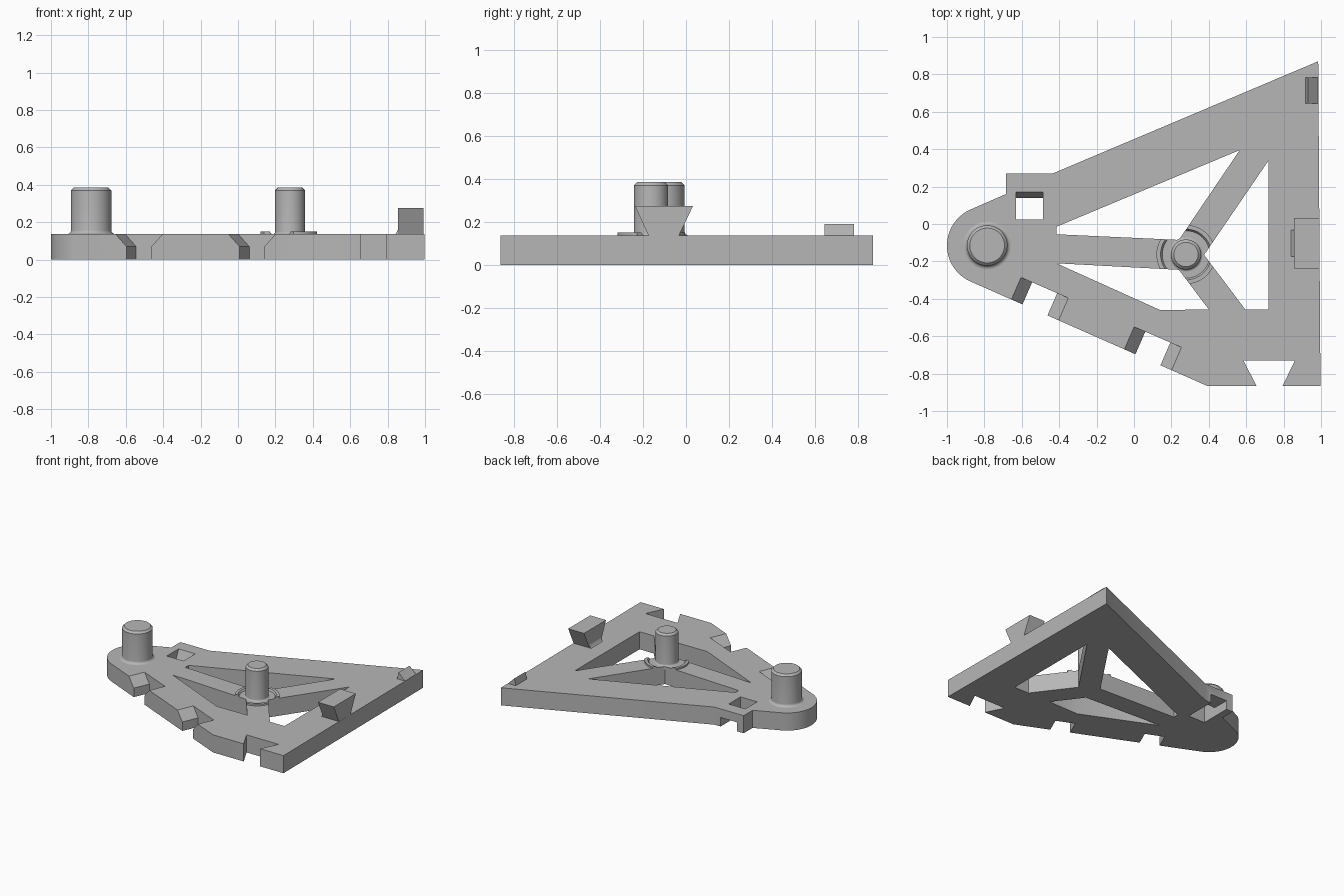
import bpy
import bmesh
from math import sin, cos, pi, radians
from mathutils import Vector

cube = bpy.data.objects.get("Cube")
if cube:
    bpy.data.objects.remove(cube, do_unlink=True)

GREY = (0.47, 0.47, 0.47, 1)
grey = bpy.data.materials.new("plain_grey")
grey.use_nodes = True
grey.diffuse_color = GREY
grey.node_tree.nodes["Principled BSDF"].inputs["Base Color"].default_value = GREY

X, Y, Z = Vector((1, 0, 0)), Vector((0, 1, 0)), Vector((0, 0, 1))
TOP = 0.137      # plate thickness
HALF = 0.07      # height of the mid-step in notches
PIN_TOP = 0.385


def finish(name, bm):
    bmesh.ops.recalc_face_normals(bm, faces=bm.faces)
    mesh = bpy.data.meshes.new(name)
    bm.to_mesh(mesh)
    bm.free()
    mesh.materials.append(grey)
    obj = bpy.data.objects.new(name, mesh)
    bpy.context.collection.objects.link(obj)
    return obj


def prism(name, pts, start, end, axes=(X, Y, Z), origin=(0, 0, 0)):
    """Extrude a 2D profile; axes are the directions of profile u, v and depth."""
    u, v, w = axes
    o = Vector(origin)
    bm = bmesh.new()
    face = bm.faces.new([bm.verts.new(o + u * a + v * b + w * start) for a, b in pts])
    ext = bmesh.ops.extrude_face_region(bm, geom=[face], use_keep_orig=True)
    new = [g for g in ext["geom"] if isinstance(g, bmesh.types.BMVert)]
    bmesh.ops.translate(bm, verts=new, vec=w * (end - start))
    return finish(name, bm)


def lathe(name, profile, x, y, closed=False):
    """Spin an (r, z) profile around a vertical axis."""
    bm = bmesh.new()
    verts = [bm.verts.new((r, 0, z)) for r, z in profile]
    edges = [bm.edges.new(p) for p in zip(verts, verts[1:])]
    if closed:
        edges.append(bm.edges.new((verts[-1], verts[0])))
    bmesh.ops.spin(bm, geom=verts + edges, cent=(0, 0, 0), axis=(0, 0, 1),
                   angle=2 * pi, steps=48)
    bmesh.ops.remove_doubles(bm, verts=bm.verts, dist=0.0001)
    bmesh.ops.translate(bm, verts=bm.verts, vec=(x, y, 0))
    return finish(name, bm)


def cut(obj, cutters):
    bpy.context.view_layer.objects.active = obj
    for c in cutters:
        mod = obj.modifiers.new("cut", "BOOLEAN")
        mod.operation = "DIFFERENCE"
        mod.solver = "EXACT"
        mod.object = c
        bpy.ops.object.modifier_apply(modifier=mod.name)


def smooth(obj):
    bpy.ops.object.select_all(action="DESELECT")
    obj.select_set(True)
    bpy.context.view_layer.objects.active = obj
    bpy.ops.object.shade_smooth_by_angle(angle=radians(30))


# Plate outline: rounded end, rear tab, long rear edge, dovetail slot in front
cap_x, cap_y, cap_r = -0.79, -0.115, 0.21
cap = [(cap_x + cap_r * cos(radians(a)), cap_y + cap_r * sin(radians(a)))
       for a in [113 + 133.6 * i / 28 for i in range(29)]]
outline = cap + [
    (0.39, -0.865), (0.655, -0.865), (0.585, -0.73), (0.86, -0.73),
    (0.795, -0.865), (0.997, -0.865), (0.985, 0.87),
    (-0.435, 0.27), (-0.685, 0.27), (-0.685, 0.16)]
plate = prism("plate", outline, 0, TOP)

# Three windows that leave the struts standing
windows = [prism("window_cutter", pts, -0.1, 0.5) for pts in (
    [(-0.415, -0.015), (0.565, 0.395), (0.24, -0.085), (-0.415, -0.055)],
    [(0.72, 0.34), (0.72, -0.457), (0.595, -0.457), (0.375, -0.165)],
    [(-0.415, -0.21), (0.24, -0.245), (0.4, -0.457), (0.14, -0.46)])]

# Flared notches along the slanted front edge
along = Vector((0.917, -0.399, 0))
inward = Vector((0.399, 0.917, 0))
flare = [(-0.073, -0.1), (0.073, -0.1), (0.073, HALF), (0.138, TOP),
         (0.138, 0.3), (-0.138, 0.3), (-0.138, TOP), (-0.073, HALF)]
notches = [prism("notch_cutter", flare, -0.1, 0.131, (along, Z, inward), (x, y, 0))
           for x, y in ((-0.53, -0.461), (0.075, -0.725))]

# Latch socket, open below through the rear tab
socket = prism("socket_cutter",
               [(0.025, -0.1), (0.4, -0.1), (0.4, HALF), (0.14, HALF),
                (0.17, TOP), (0.17, 0.3), (0.025, 0.3)],
               -0.63, -0.487, (Y, Z, X))
cut(plate, windows + notches + [socket])
smooth(plate)


# Two pins with a filleted foot and a chamfered tip
def pin(name, x, y, r, f, c=0.015):
    foot = [(r + f * (1 - sin(a)), TOP + f * (1 - cos(a)))
            for a in [pi / 2 * i / 5 for i in range(6)]]
    profile = [(0, TOP - 0.02), (r + f, TOP - 0.02)] + foot + [
        (r, PIN_TOP - c), (r - c, PIN_TOP), (0, PIN_TOP)]
    smooth(lathe(name, profile, x, y))


pin("large_pin", -0.785, -0.115, 0.108, 0.02)
pin("small_pin", 0.278, -0.163, 0.08, 0.012)

# Raised collar around the small pin, only on the struts
collar = lathe("strut_collar", [(0.127, TOP - 0.02), (0.158, TOP - 0.02),
                                (0.158, 0.15), (0.136, 0.15), (0.127, TOP)],
               0.278, -0.163, closed=True)
cut(collar, windows)
smooth(collar)

# Upright dovetail key at the right edge, with a small fillet at its foot
prism("dovetail_key", [(-0.175, TOP - 0.01), (-0.033, TOP - 0.01),
                       (-0.033, TOP), (0.033, 0.275), (-0.238, 0.275),
                       (-0.175, TOP)], 0.855, 0.991, (Y, Z, X))
prism("dovetail_fillet", [(0.84, TOP), (0.847, 0.144), (0.855, 0.16), (0.87, 0.16),
                          (0.87, TOP)], -0.175, -0.033, (X, Z, Y))

# Wedge-shaped latch nub in the rear corner
prism("latch_nub", [(0.918, TOP - 0.01), (0.918, TOP), (0.93, 0.19),
                    (0.985, TOP), (0.985, TOP - 0.01)], 0.645, 0.782, (X, Z, Y))

# Remove the cutters
for c in windows + notches + [socket]:
    bpy.data.objects.remove(c, do_unlink=True)
